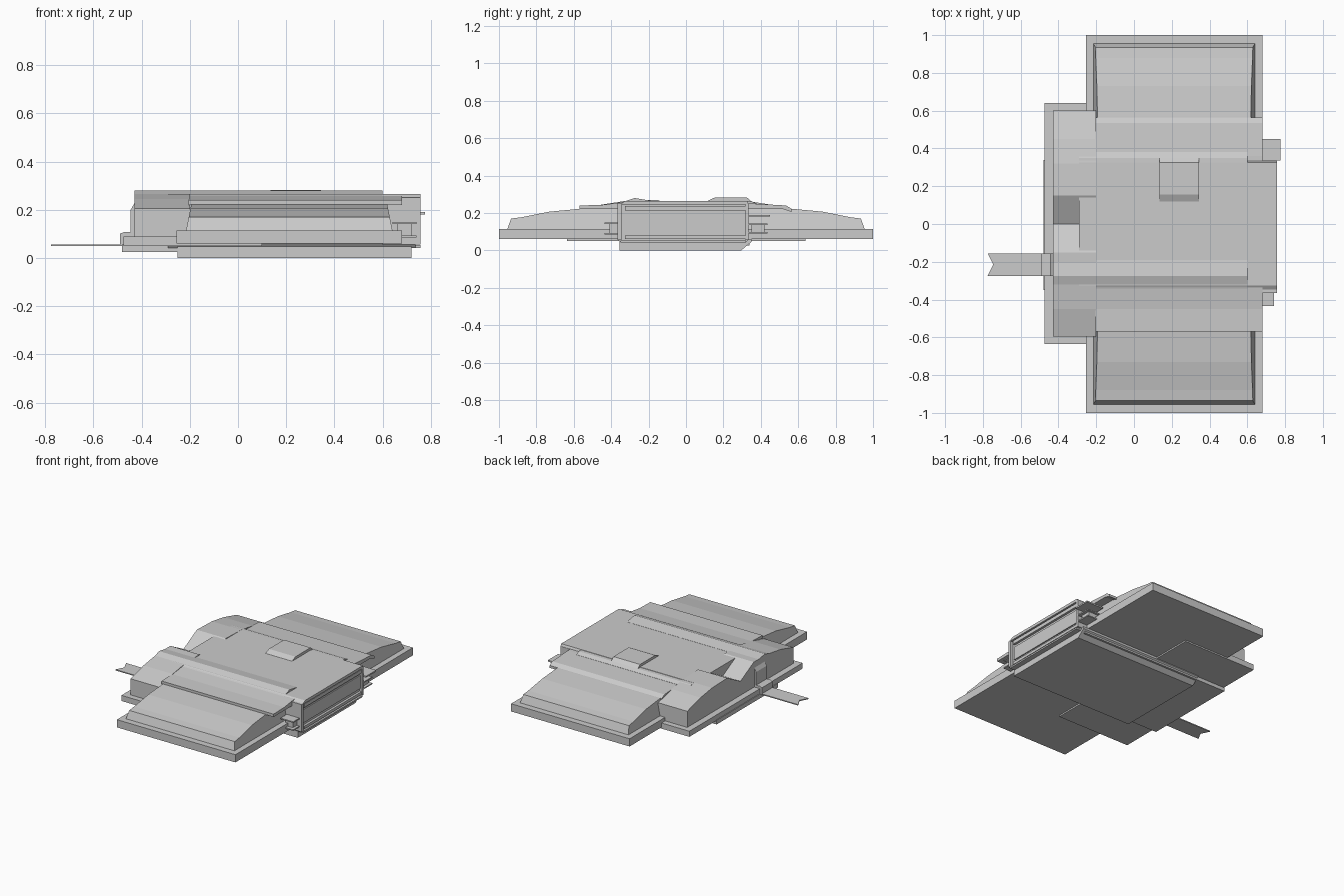
import bpy, bmesh

cube = bpy.data.objects.get("Cube")
if cube:
    bpy.data.objects.remove(cube, do_unlink=True)

grey = bpy.data.materials.new("light grey")
grey.use_nodes = True
grey.diffuse_color = (0.6, 0.6, 0.6, 1)
grey.node_tree.nodes["Principled BSDF"].inputs["Base Color"].default_value = (0.6, 0.6, 0.6, 1)


def loft(name, rings):
    """Closed solid between two matching outlines."""
    bm = bmesh.new()
    a, b = [[bm.verts.new(p) for p in ring] for ring in rings]
    bm.faces.new(a)
    bm.faces.new(b[::-1])
    for i in range(len(a)):
        j = (i + 1) % len(a)
        bm.faces.new((a[i], b[i], b[j], a[j]))
    bmesh.ops.recalc_face_normals(bm, faces=bm.faces)
    mesh = bpy.data.meshes.new(name)
    bm.to_mesh(mesh)
    bm.free()
    mesh.materials.append(grey)
    obj = bpy.data.objects.new(name, mesh)
    bpy.context.collection.objects.link(obj)
    return obj


def along_x(name, profile, x0, x1, lean=0, base=0):
    """Extrude a (y, z) profile along x; lean tapers the ends with height."""
    return loft(name, [[(x0 + lean * (z - base), y, z) for y, z in profile],
                       [(x1 - lean * (z - base), y, z) for y, z in profile]])


def box(name, x0, x1, y0, y1, z0, z1):
    return along_x(name, [(y0, z0), (y1, z0), (y1, z1), (y0, z1)], x0, x1)


# Bottom board, with one chamfered long edge
along_x("bottom_board", [(-.355, 0), (.295, 0), (.35, .045), (.35, .06), (-.355, .06)], -.25, .72)
box("lower_layer", -.48, .70, -.35, .34, .025, .055)

# Cross board carrying the side and end page blocks
box("wing_board", -.255, .68, -1, 1, .06, .115)
box("end_board", -.475, .10, -.635, .64, .05, .09)

# Tapered page blocks and their hinged flaps on both sides
for side, s in (("front", -1), ("back", 1)):
    pages = [(.30, .115), (.955, .115), (.935, .17), (.88, .177),
             (.73, .207), (.57, .222), (.30, .235)]
    along_x(side + "_pages", [(s * y, z) for y, z in pages], -.215, .64, .2, .115)
along_x("front_flap", [(-.57, .22), (-.57, .24), (-.45, .243), (-.34, .258), (-.30, .258), (-.30, .22)],
        -.205, .68)
along_x("back_flap", [(.565, .205), (.565, .222), (.535, .24), (.36, .25), (.30, .25), (.30, .22), (.52, .22)],
        -.205, .68)

# End block with two arched halves and a valley between
along_x("end_pages", [(-.595, .08), (-.595, .205), (-.45, .245), (-.32, .265), (-.15, .27), (0, .19),
                      (.15, .27), (.32, .265), (.45, .245), (.60, .205), (.60, .08)], -.43, -.20)

# Central case with chamfered long edges
along_x("central_case", [(-.365, .06), (-.35, .042), (.32, .042), (.335, .06),
                         (.335, .24), (.315, .257), (-.335, .257), (-.365, .24)], -.29, .735)
along_x("top_cover", [(-.355, .245), (-.325, .265), (.325, .265), (.335, .245)], -.29, .757)
along_x("cover_strip", [(-.36, .235), (-.35, .255), (-.275, .28), (-.19, .266), (-.19, .25)], -.43, .60)
along_x("back_strip", [(.30, .24), (.30, .264), (.35, .262), (.38, .25), (.38, .235)], -.29, .60)

# Raised tile on the cover
along_x("cover_tile", [(.115, .262), (.12, .267), (.155, .283), (.325, .283), (.35, .262)], .135, .345)

# Rim, rails and panel on the open end
box("end_rim_bottom", .60, .757, -.35, .32, .042, .053)
for name, y0, y1 in (("front", -.365, -.345), ("back", .318, .335)):
    box("end_rim_" + name, .60, .757, y0, y1, .055, .25)
for name, z0, z1 in (("upper", .213, .238), ("lower", .06, .08)):
    box("end_rail_" + name, .70, .752, -.325, .318, z0, z1)
box("end_panel", .70, .743, -.325, .318, .10, .195)

# Clasps beside the open end
box("front_clasp_body", .66, .72, -.41, -.36, .09, .15)
for z in (.085, .142):
    box("front_clasp_plate", .64, .74, -.435, -.35, z, z + .008)
box("back_clasp_body", .66, .735, .35, .42, .09, .14)
for z in (.09, .135):
    box("back_clasp_plate", .64, .755, .335, .435, z, z + .008)
box("back_clasp_tab", .64, .775, .335, .45, .18, .19)

# Ribbon stepping over the end board, with a swallow-tail tip
outline = [(-.47, -.275), (-.775, -.275), (-.745, -.215), (-.775, -.155), (-.47, -.155)]
loft("ribbon_tail", [[(x, y, z) for x, y in outline] for z in (.05, .057)])
step = [(-.49, .05), (-.49, .10), (-.475, .107), (-.435, .107), (-.435, .05)]
loft("ribbon_step", [[(x, y, z) for x, z in step] for y in (-.275, -.155)])
rise = [(-.445, .09), (-.445, .20), (-.425, .235), (-.40, .235), (-.40, .09)]
loft("ribbon_rise", [[(x, y, z) for x, z in rise] for y in (-.275, -.155)])
